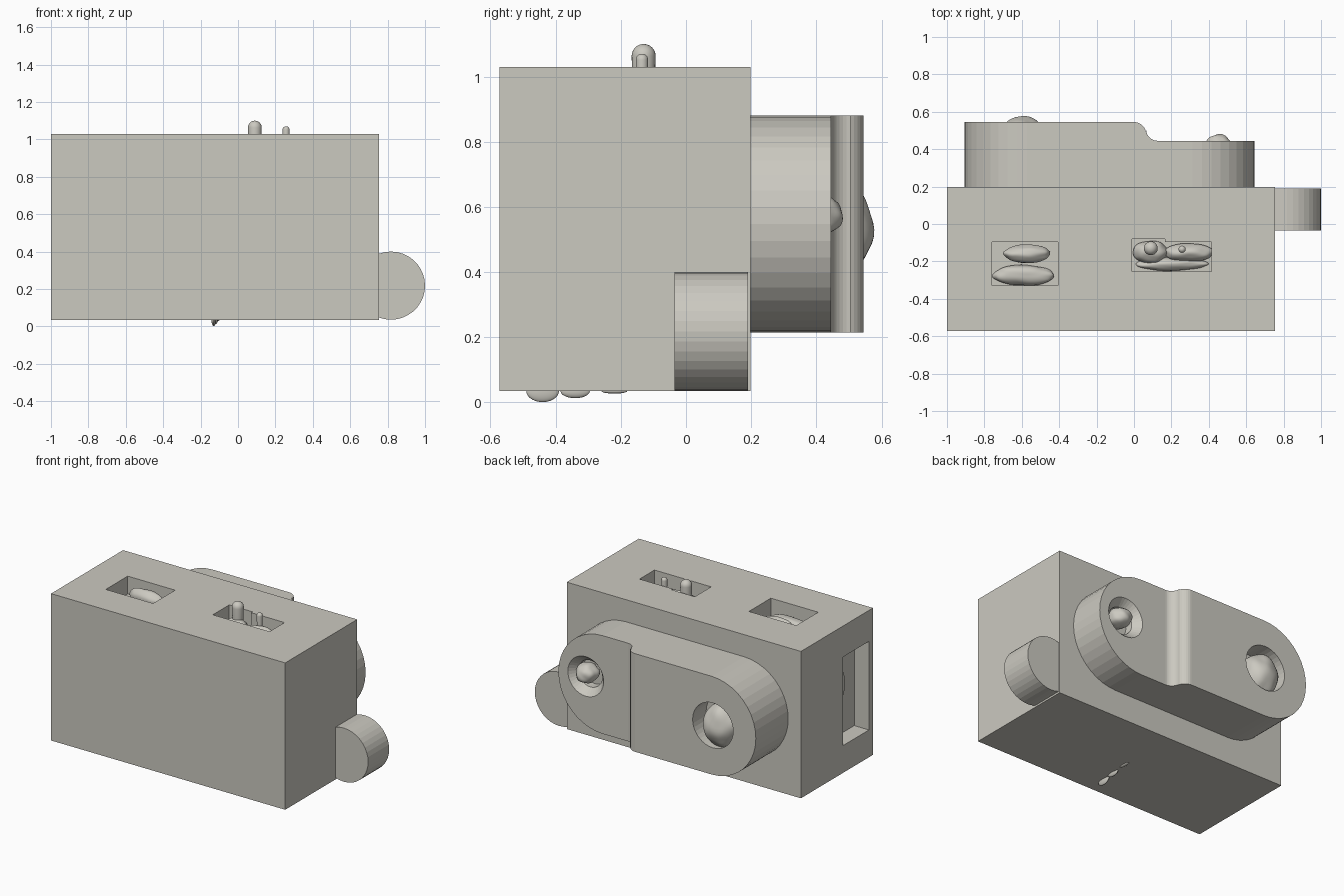
import bpy, bmesh, math
from mathutils import Matrix, Vector, noise

cube = bpy.data.objects.get("Cube")
if cube:
    bpy.data.objects.remove(cube, do_unlink=True)

COLOUR = (0.60, 0.585, 0.53, 1)
mat = bpy.data.materials.new("warm grey")
mat.use_nodes = True
mat.diffuse_color = COLOUR
mat.node_tree.nodes["Principled BSDF"].inputs["Base Color"].default_value = COLOUR


def finish(name, bm):
    bmesh.ops.recalc_face_normals(bm, faces=bm.faces)
    mesh = bpy.data.meshes.new(name)
    bm.to_mesh(mesh)
    bm.free()
    mesh.materials.append(mat)
    obj = bpy.data.objects.new(name, mesh)
    bpy.context.collection.objects.link(obj)
    return obj


def box(name, x, y, z):
    bm = bmesh.new()
    bmesh.ops.create_cube(bm, size=1)
    for v in bm.verts:
        v.co = [lo + (c + 0.5) * (hi - lo) for c, (lo, hi) in zip(v.co, (x, y, z))]
    return finish(name, bm)


def prism(name, points, axis, lo, hi):
    """Extrude an outline along y (outline in xz) or z (outline in xy)."""
    bm = bmesh.new()
    at = (lambda p: (p[0], lo, p[1])) if axis == "y" else (lambda p: (p[0], p[1], lo))
    face = bm.faces.new([bm.verts.new(at(p)) for p in points])
    new = bmesh.ops.extrude_face_region(bm, geom=[face])["geom"]
    step = Vector((0, hi - lo, 0) if axis == "y" else (0, 0, hi - lo))
    bmesh.ops.translate(bm, vec=step, verts=[g for g in new if isinstance(g, bmesh.types.BMVert)])
    return finish(name, bm)


def arc(cx, cy, r, start, end, steps):
    angles = [math.radians(start + (end - start) * i / steps) for i in range(steps + 1)]
    return [(cx + r * math.cos(a), cy + r * math.sin(a)) for a in angles]


def cone_y(name, x, z, y0, y1, r0, r1):
    bm = bmesh.new()
    place = Matrix.Translation((x, (y0 + y1) / 2, z)) @ Matrix.Rotation(-math.pi / 2, 4, "X")
    bmesh.ops.create_cone(bm, cap_ends=True, segments=36, radius1=r0, radius2=r1,
                          depth=y1 - y0, matrix=place)
    return finish(name, bm)


def lump(name, centre, radii, rough=0.12):
    """Smooth, slightly uneven blob."""
    bm = bmesh.new()
    bmesh.ops.create_icosphere(bm, subdivisions=4, radius=1)
    for v in bm.verts:
        d = v.co * (1 + rough * noise.noise(v.co * 1.5 + Vector(centre) * 9))
        v.co = Vector(centre) + Vector([a * b for a, b in zip(d, radii)])
    for f in bm.faces:
        f.smooth = True
    return finish(name, bm)


def boolean(obj, tool, operation="DIFFERENCE"):
    mod = obj.modifiers.new("cut", "BOOLEAN")
    mod.operation, mod.object, mod.solver = operation, tool, "EXACT"
    bpy.context.view_layer.objects.active = obj
    bpy.ops.object.modifier_apply(modifier=mod.name)
    bpy.data.objects.remove(tool, do_unlink=True)


# Main block with recesses in the top and the right end
TOP, BOTTOM = 1.03, 0.035
body = box("body", (-1, 0.755), (-0.573, 0.198), (BOTTOM, TOP))
boolean(body, box("cutter", (-0.76, -0.405), (-0.33, -0.095), (0.91, 1.2)))
notched = [(-0.01, -0.255), (0.415, -0.255), (0.415, -0.095),
           (0.165, -0.095), (0.165, -0.08), (-0.01, -0.08)]
boolean(body, prism("cutter", notched, "z", 0.91, 1.2))
boolean(body, box("cutter", (-1.2, -0.89), (-0.53, -0.25), (0.22, 0.82)))

# Round lug on the left end
prism("side_lug", arc(0.818, 0.218, 0.182, 0, 350, 35), "y", -0.035, 0.19)

# Rear arm: rounded outline crossed with a stepped thickness
MID, R = 0.5475, 0.3325
outline = arc(0.3125, MID, R, -90, 90, 20) + arc(-0.5725, MID, R, 90, 270, 20)
thickness = [(-1, 0.19), (0.8, 0.19), (0.8, 0.445)]
thickness += arc(0.125, 0.505, 0.06, 270, 180, 8) + arc(0, 0.48, 0.065, 0, 90, 8) + [(-1, 0.545)]
arm = prism("rear_arm", outline, "y", 0.1, 0.7)
boolean(arm, prism("cutter", thickness, "z", 0, 1.2), "INTERSECT")
boolean(arm, cone_y("cutter", -0.583, 0.55, 0.40, 0.65, 0.152, 0.152))
boolean(arm, cone_y("cutter", 0.44, 0.57, 0.34, 0.6, 0.09, 0.09))
boolean(arm, cone_y("cutter", 0.44, 0.57, 0.39, 0.455, 0.085, 0.143))

# Buttons sitting in the arm holes
lump("large_button", (-0.60, 0.46, 0.53), (0.125, 0.112, 0.145))
lump("small_button", (0.455, 0.405, 0.575), (0.072, 0.075, 0.066))

# Uneven filling in the top left recess
lump("recess_bar_rear", (-0.575, -0.16, 0.95), (0.125, 0.05, 0.06))
lump("recess_bar_front", (-0.59, -0.275, 0.92), (0.165, 0.055, 0.05))

# Filling and two upright pegs in the other top recess
lump("peg_base_left", (0.29, -0.155, 0.92), (0.13, 0.05, 0.07))
lump("peg_base_right", (0.09, -0.15, 0.92), (0.09, 0.06, 0.07))
lump("recess_ridge", (0.2, -0.215, 0.91), (0.19, 0.035, 0.05))
for name, x, y, r, top in (("large_peg", 0.09, -0.13, 0.037, 1.1),
                           ("small_peg", 0.257, -0.135, 0.019, 1.07)):
    bm = bmesh.new()
    cap = [(r * math.cos(a), top - r + r * math.sin(a))
           for a in [math.pi / 2 * i / 6 for i in range(7)]]
    verts = [bm.verts.new((x + px, y, pz)) for px, pz in [(r * 0.85, 0.92)] + cap]
    edges = [bm.edges.new(pair) for pair in zip(verts, verts[1:])]
    bmesh.ops.spin(bm, geom=verts + edges, cent=(x, y, 0), axis=(0, 0, 1),
                   angle=math.tau, steps=24)
    bmesh.ops.remove_doubles(bm, verts=bm.verts, dist=0.0005)
    for f in bm.faces:
        f.smooth = True
    finish(name, bm)

# Lever inside the end recess
lump("end_lever", (-0.91, -0.31, 0.60), (0.05, 0.05, 0.14))

# Small ragged drips under the base
for i, (y, length, drop) in enumerate(((-0.44, 0.05, 0.034), (-0.34, 0.045, 0.022), (-0.22, 0.04, 0.008))):
    lump(f"base_drip_{i + 1}", (-0.13 + 0.01 * i, y, BOTTOM), (0.012, length, drop), 0)
